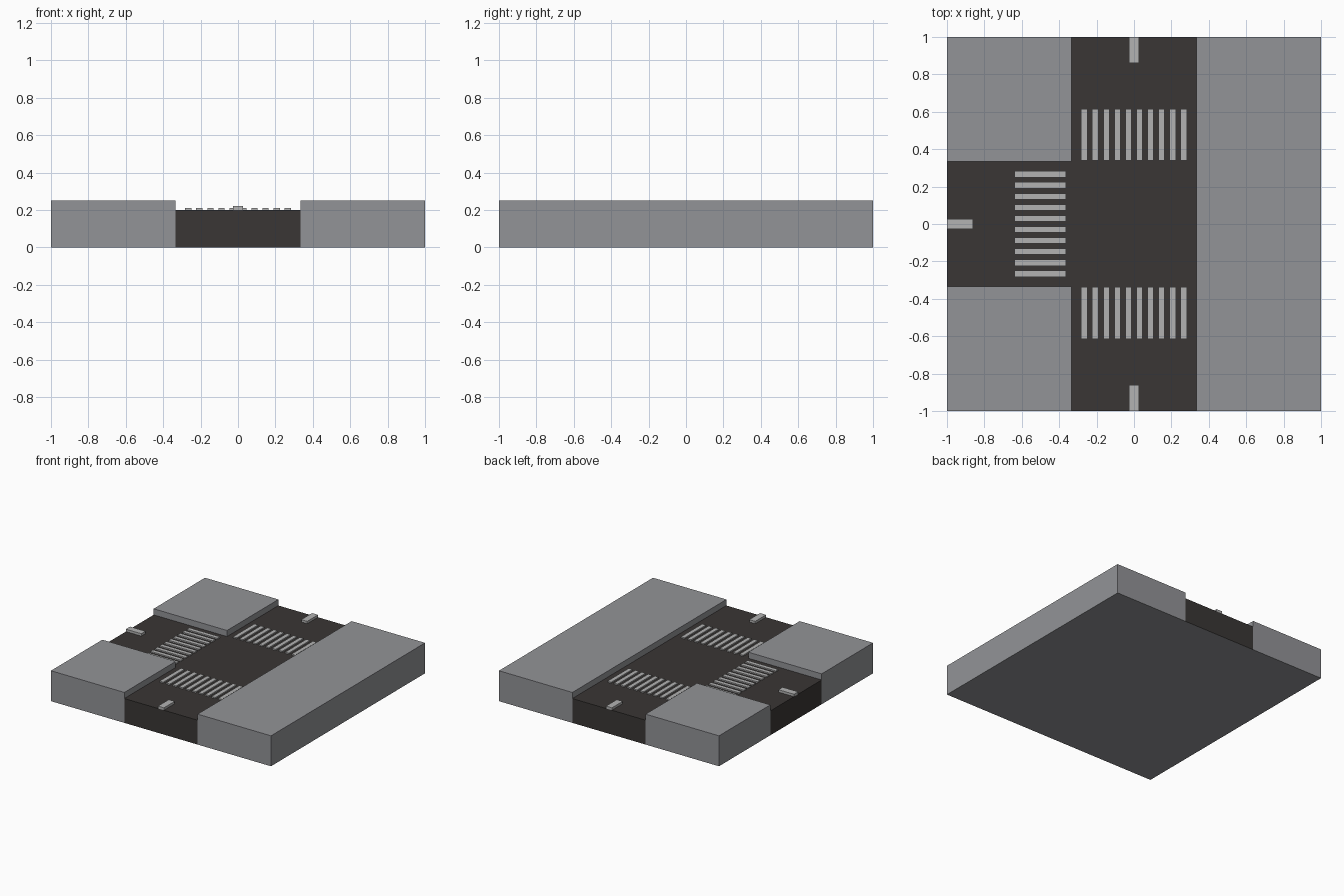
import bpy, bmesh

if "Cube" in bpy.data.objects:
    bpy.data.objects.remove(bpy.data.objects["Cube"])

R = 0.333        # half width of the road
ROAD_Z = 0.20    # road surface
WALK_Z = 0.25    # pavement surface


def material(name, rgb):
    m = bpy.data.materials.new(name)
    m.diffuse_color = (*rgb, 1)
    m.use_nodes = True
    m.node_tree.nodes["Principled BSDF"].inputs["Base Color"].default_value = m.diffuse_color
    return m


GREY = material("paving_grey", (0.29, 0.295, 0.31))
DARK = material("asphalt", (0.042, 0.037, 0.035))
WHITE = material("road_paint", (0.45, 0.45, 0.45))


def add_box(bm, x0, x1, y0, y1, z0, z1):
    v = bmesh.ops.create_cube(bm, size=1)["verts"]
    for p in v:
        p.co = ((x0 + x1) / 2 + p.co.x * (x1 - x0),
                (y0 + y1) / 2 + p.co.y * (y1 - y0),
                (z0 + z1) / 2 + p.co.z * (z1 - z0))


def finish(bm, name, mat):
    mesh = bpy.data.meshes.new(name)
    bm.to_mesh(mesh)
    bm.free()
    mesh.materials.append(mat)
    ob = bpy.data.objects.new(name, mesh)
    bpy.context.collection.objects.link(ob)
    return ob


def boxes(name, mat, specs):
    bm = bmesh.new()
    for s in specs:
        add_box(bm, *s)
    return finish(bm, name, mat)


# Raised pavement: long strip on the right, two corner blocks on the left
boxes("right_pavement", GREY, [(R, 1, -1, 1, 0, WALK_Z)])
boxes("back_corner_pavement", GREY, [(-1, -R, R, 1, 0, WALK_Z)])
boxes("front_corner_pavement", GREY, [(-1, -R, -1, -R, 0, WALK_Z)])

# T-shaped road: extruded outline, its open bottom closed by a grey underside
outline = [(-R, -1), (R, -1), (R, 1), (-R, 1), (-R, R), (-1, R), (-1, -R), (-R, -R)]


def t_face(bm, z):
    return bm.faces.new([bm.verts.new((x, y, z)) for x, y in outline])


bm = bmesh.new()
base = t_face(bm, 0)
ext = bmesh.ops.extrude_face_region(bm, geom=[base])["geom"]
for g in ext:
    if isinstance(g, bmesh.types.BMVert):
        g.co.z = ROAD_Z
if base.is_valid:
    bm.faces.remove(base)
bmesh.ops.recalc_face_normals(bm, faces=bm.faces)
for f in bm.faces:
    if abs(f.normal.z) > 0.5 and f.normal.z < 0:
        bmesh.ops.reverse_faces(bm, faces=list(bm.faces))
        break
finish(bm, "road", DARK)

bm = bmesh.new()
t_face(bm, 0).normal_flip()
finish(bm, "road_underside", GREY)

# Zebra crossings: ten thin bars on each arm
N, SPAN, W = 10, 0.266, 0.0165
centres = [-SPAN + 2 * SPAN * i / (N - 1) for i in range(N)]
z = (ROAD_Z - 0.005, ROAD_Z + 0.01)
boxes("front_crossing", WHITE, [(c - W, c + W, -0.614, -0.337, *z) for c in centres])
boxes("back_crossing", WHITE, [(c - W, c + W, 0.339, 0.616, *z) for c in centres])
boxes("left_crossing", WHITE, [(-0.64, -0.363, c - W, c + W, *z) for c in centres])

# Centre line dashes at the end of each arm
D, L = 0.027, 0.86
z = (ROAD_Z, ROAD_Z + 0.02)
boxes("front_lane_dash", WHITE, [(-D, D, -1, -L, *z)])
boxes("back_lane_dash", WHITE, [(-D, D, L, 1, *z)])
boxes("left_lane_dash", WHITE, [(-1, -L, -D, D, *z)])
